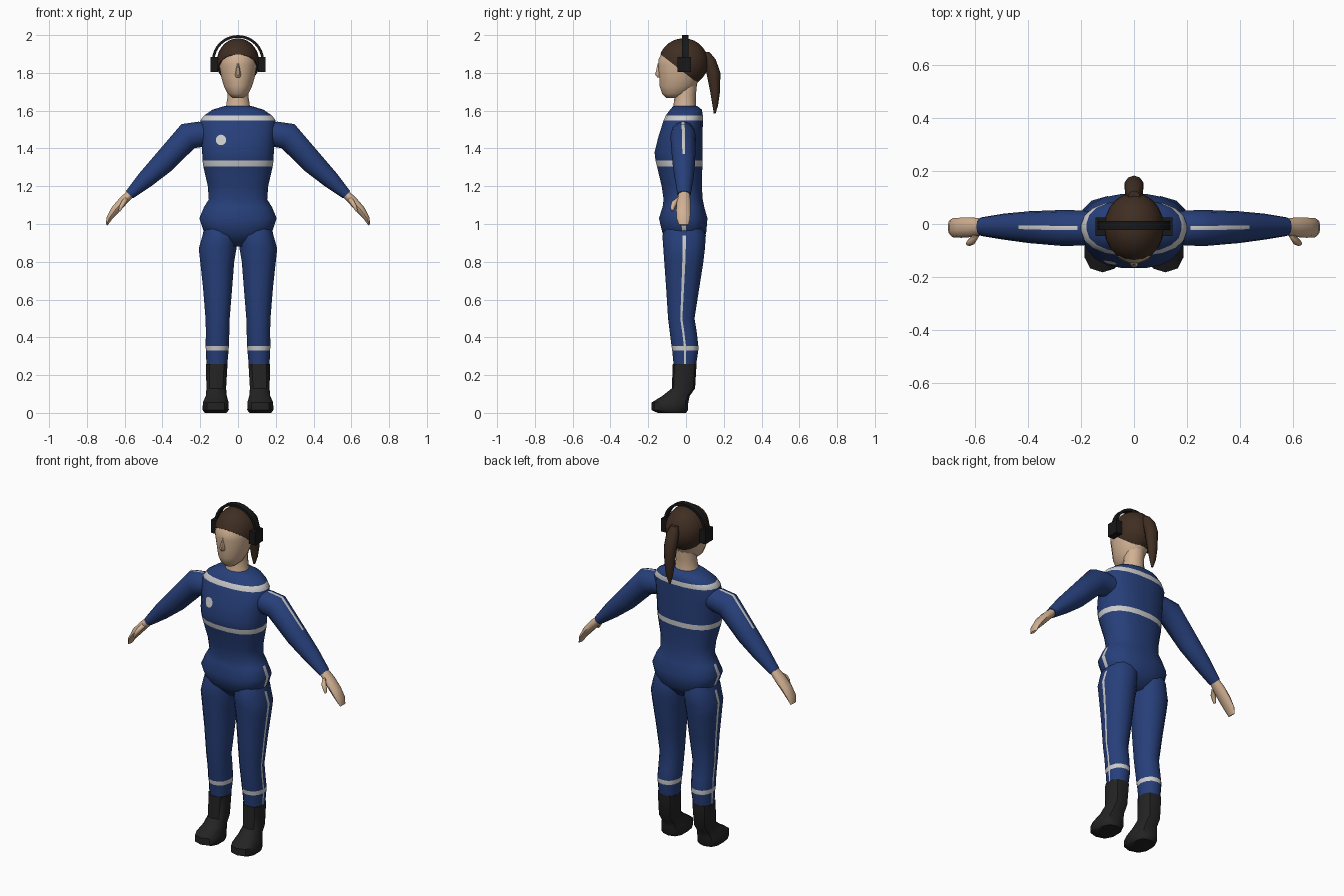
import bpy, bmesh
from math import sin, cos, pi, radians, copysign
from mathutils import Vector, Matrix
from mathutils.bvhtree import BVHTree

cube = bpy.data.objects.get("Cube")
if cube:
    bpy.data.objects.remove(cube)


def material(name, rgb):
    m = bpy.data.materials.new(name)
    m.use_nodes = True
    m.diffuse_color = (*rgb, 1)
    m.node_tree.nodes["Principled BSDF"].inputs["Base Color"].default_value = (*rgb, 1)
    return m


blue = material("suit blue", (0.02, 0.05, 0.195))
grey = material("reflective grey", (0.6, 0.6, 0.6))
skin = material("skin", (0.64, 0.44, 0.29))
brown = material("hair brown", (0.05, 0.027, 0.016))
black = material("boot black", (0.017, 0.017, 0.017))
dark = material("headset black", (0.009, 0.009, 0.009))


def finish(name, bm, mats, angle=50):
    bmesh.ops.recalc_face_normals(bm, faces=bm.faces)
    me = bpy.data.meshes.new(name)
    bm.to_mesh(me)
    bm.free()
    for m in mats:
        me.materials.append(m)
    me.shade_smooth()
    me.set_sharp_from_angle(angle=radians(angle))
    ob = bpy.data.objects.new(name, me)
    bpy.context.collection.objects.link(ob)
    return ob


def tube(name, rings, mats, m=6, s=None, p=1.0, side=1, paint=None, angle=50):
    """Loft rings of (x, y, z, a, b, tilt); s is the half angle of the narrow side columns."""
    s = s or pi / (2 * m + 2)
    half = [s + (pi - 2 * s) * k / m for k in range(m + 1)]
    angles = half + [t + pi for t in half]
    power = lambda c: copysign(abs(c) ** p, c)
    bm = bmesh.new()
    loops = []
    for x, y, z, a, b, tilt in rings:
        u = Vector((cos(radians(tilt)), 0, sin(radians(tilt)))) * a
        pts = [Vector((x, y, z)) + u * power(cos(t)) + Vector((0, b * power(sin(t)), 0))
               for t in angles]
        loops.append([bm.verts.new((q.x * side, q.y, q.z)) for q in pts])
    n = len(angles)
    for r in range(len(loops) - 1):
        for c in range(n):
            d = (c + 1) % n
            f = bm.faces.new((loops[r][c], loops[r][d], loops[r + 1][d], loops[r + 1][c]))
            if paint:
                f.material_index = paint(r, c)
    bm.faces.new(loops[0])
    bm.faces.new(loops[-1])
    return finish(name, bm, mats, angle)


def upright(rows):
    """Turn rows of (z, x, half width, front y, back y) into level rings."""
    return [(x, (f + b) / 2, z, w, (b - f) / 2, 0) for z, x, w, f, b in rows]


# Torso with two reflective bands and short hip stripes
M = 9
torso = tube("torso", upright([
    (.88, 0, .06, -.06, .05), (.95, 0, .178, -.125, .108), (1.03, 0, .205, -.145, .115),
    (1.09, 0, .18, -.125, .098), (1.13, 0, .155, -.12, .09), (1.2, 0, .16, -.13, .085),
    (1.305, 0, .184, -.155, .088), (1.335, 0, .188, -.163, .09), (1.38, 0, .19, -.168, .09),
    (1.46, 0, .195, -.148, .09), (1.548, 0, .2, -.12, .09), (1.575, 0, .18, -.108, .09),
    (1.605, 0, .135, -.085, .085), (1.625, 0, .07, -.068, .06)]),
    [blue, grey], m=M, s=.06, p=.85,
    paint=lambda r, c: int(r in (6, 10) or (r in (1, 2) and c in (M, 2 * M + 1))))

# Round chest badge laid on the torso
tree = BVHTree.FromPolygons([v.co for v in torso.data.vertices],
                            [q.vertices[:] for q in torso.data.polygons])
bm = bmesh.new()
bmesh.ops.create_circle(bm, cap_ends=True, cap_tris=True, segments=12, radius=.028,
                        matrix=Matrix.Translation((-.09, -.5, 1.445)) @ Matrix.Rotation(pi / 2, 4, "X"))
for v in bm.verts:
    hit = tree.ray_cast(v.co, Vector((0, 1, 0)))[0]
    v.co.y = hit.y - .004
finish("chest_badge", bm, [grey])

for side, tag in ((1, "left"), (-1, "right")):
    # Trouser leg with ankle band and outer stripe
    tube(tag + "_leg", upright([
        (1.0, .095, .08, -.1, .08), (.94, .1, .088, -.125, .105), (.87, .108, .1, -.12, .1),
        (.8, .11, .09, -.115, .092), (.66, .108, .077, -.105, .07), (.5, .108, .064, -.095, .045),
        (.42, .108, .062, -.085, .058), (.355, .11, .062, -.077, .065),
        (.33, .11, .06, -.073, .065), (.25, .112, .055, -.065, .053)]),
        [blue, grey], s=.06, p=.9, side=side,
        paint=lambda r, c: int(r == 7 or (c == 13 and r > 0)))

    # Boot with forward toe
    tube(tag + "_boot", upright([
        (.26, .113, .06, -.07, .056), (.13, .115, .054, -.075, .048), (.09, .115, .058, -.125, .02),
        (.055, .118, .071, -.182, .012), (.015, .118, .072, -.182, .01), (0, .118, .06, -.15, 0)]),
        [black], m=4, p=.8, side=side, angle=40)

    # Sleeve with a stripe along the shoulder
    tube(tag + "_arm", [
        (.13, -.015, 1.48, .06, .06, 85), (.2, -.015, 1.475, .068, .066, 80),
        (.265, -.015, 1.465, .073, .068, 62), (.395, -.012, 1.325, .061, .06, 48),
        (.49, -.01, 1.235, .047, .049, 46), (.575, -.01, 1.155, .027, .035, 46)],
        [blue, grey], s=.12, side=side, paint=lambda r, c: int(c == 13 and r in (1, 2)))

    # Mitten-like hand and thumb
    tube(tag + "_hand", [
        (.565, -.01, 1.165, .023, .029, 46), (.61, -.012, 1.12, .025, .037, 42),
        (.65, -.014, 1.075, .024, .038, 35), (.682, -.014, 1.03, .016, .036, 28),
        (.695, -.012, .995, .006, .025, 25)], [skin], m=4, side=side)
    tube(tag + "_thumb", [
        (.59, -.035, 1.135, .014, .016, 40), (.605, -.06, 1.115, .014, .017, 40),
        (.62, -.07, 1.09, .012, .013, 40), (.628, -.073, 1.07, .006, .007, 40)],
        [skin], m=3, side=side)

    # Headset ear cup
    tube(tag + "_ear_cup", upright([
        (.805, .125, .028, -.064, .044), (.88, .125, .028, -.064, .044)]) and [
        (.125, -.01, z, .028, .05, 0) for z in (1.805, 1.883)], [dark], m=1, side=side)

# Neck and head
tube("neck", upright([
    (1.59, 0, .075, -.075, .06), (1.63, 0, .064, -.066, .052),
    (1.68, 0, .056, -.06, .052), (1.76, 0, .058, -.06, .06)]), [skin])
tube("head", upright([
    (1.668, 0, .03, -.105, -.04), (1.69, 0, .056, -.128, .02), (1.73, 0, .076, -.142, .055),
    (1.775, 0, .09, -.143, .078), (1.84, 0, .101, -.15, .09), (1.87, 0, .1, -.148, .095),
    (1.905, 0, .094, -.13, .09), (1.94, 0, .075, -.1, .065)]), [skin], m=7)
tube("nose", upright([
    (1.775, 0, .012, -.152, -.12), (1.79, 0, .017, -.165, -.12),
    (1.82, 0, .011, -.158, -.12), (1.85, 0, .008, -.151, -.12)]), [skin], m=3)

# Hair cap cut along the sloping hairline
bm = bmesh.new()
bmesh.ops.create_uvsphere(bm, u_segments=20, v_segments=14, radius=1)
bmesh.ops.transform(bm, verts=bm.verts,
                    matrix=Matrix.Translation((0, -.013, 1.855)) @ Matrix.Diagonal((.113, .131, .128, 1)))
cut = bmesh.ops.bisect_plane(bm, geom=bm.verts[:] + bm.edges[:] + bm.faces[:],
                             plane_co=(0, -.14, 1.902), plane_no=(0, .17, .22), clear_inner=True)
bmesh.ops.contextual_create(bm, geom=[e for e in cut["geom_cut"] if isinstance(e, bmesh.types.BMEdge)])
finish("hair_cap", bm, [brown])

# Ponytail
tube("ponytail", upright([
    (1.91, 0, .022, .085, .125), (1.87, 0, .035, .09, .158), (1.8, 0, .037, .108, .182),
    (1.7, 0, .03, .128, .18), (1.63, 0, .02, .14, .17), (1.585, 0, .006, .147, .157)]), [brown], m=4)

# Headset band over the head
arc = [pi * k / 16 for k in range(17)]
tube("headset_band", [(.131 * cos(t), -.005, 1.865 + .128 * sin(t), .01, .024, t * 180 / pi)
                      for t in arc], [dark], m=1)
